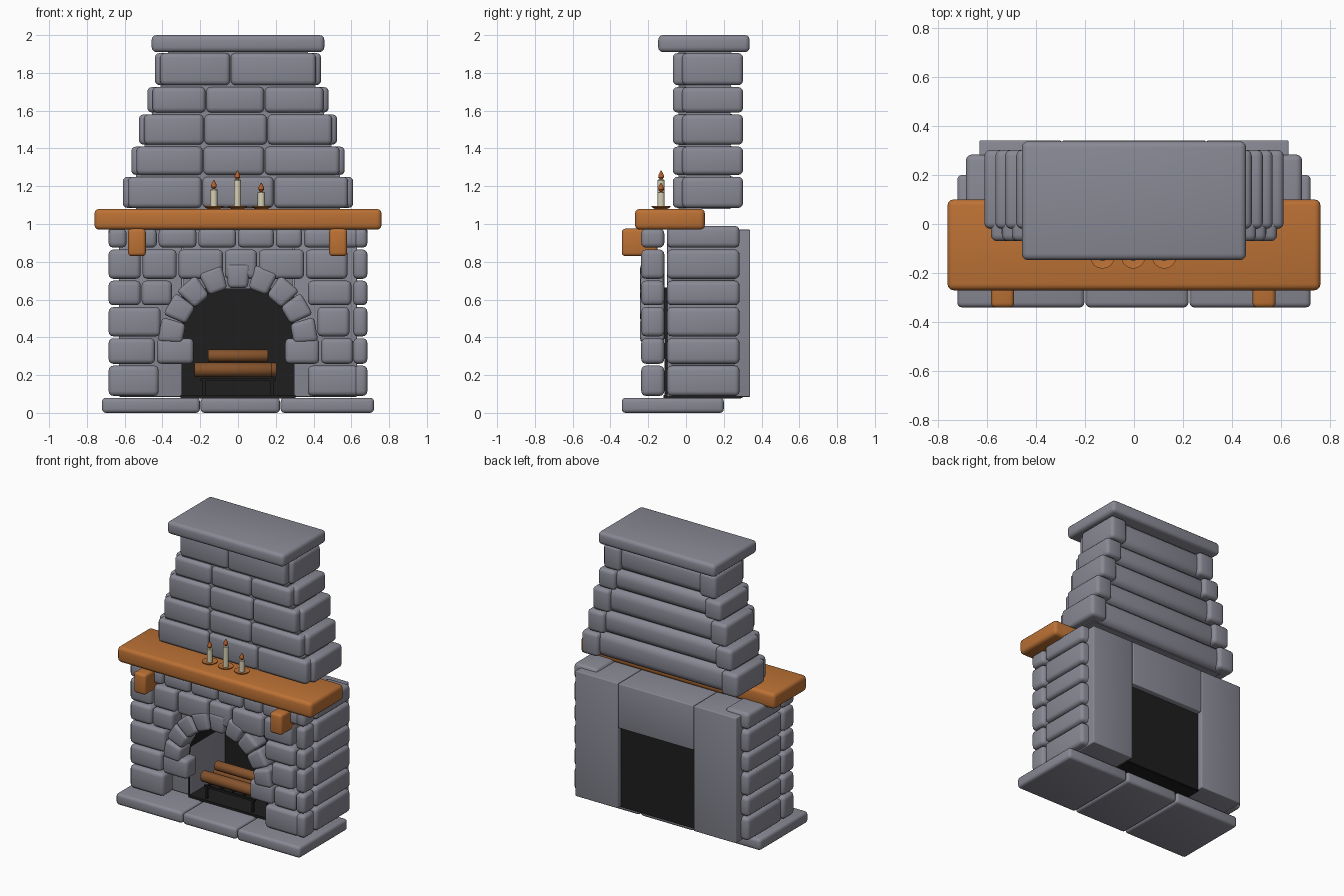
import bpy, bmesh, math
from mathutils import Matrix, Vector

if "Cube" in bpy.data.objects:
    bpy.data.objects.remove(bpy.data.objects["Cube"])


def material(name, rgb):
    m = bpy.data.materials.new(name)
    m.diffuse_color = (*rgb, 1)
    m.use_nodes = True
    m.node_tree.nodes["Principled BSDF"].inputs["Base Color"].default_value = m.diffuse_color
    return m


STONE = material("grey stone", (0.25, 0.25, 0.30))
WOOD = material("orange wood", (0.50, 0.165, 0.035))
LOG = material("brown log", (0.23, 0.085, 0.025))
SOOT = material("black soot", (0.013, 0.013, 0.013))
WAX = material("cream wax", (0.68, 0.63, 0.46))
FLAME = material("flame", (0.48, 0.12, 0.025))


def finish(bm, name, mat):
    bmesh.ops.recalc_face_normals(bm, faces=bm.faces)
    me = bpy.data.meshes.new(name)
    bm.to_mesh(me)
    bm.free()
    me.materials.append(mat)
    ob = bpy.data.objects.new(name, me)
    bpy.context.collection.objects.link(ob)
    bpy.context.view_layer.objects.active = ob
    ob.select_set(True)
    bpy.ops.object.shade_smooth_by_angle(angle=math.radians(40))
    ob.select_set(False)
    return ob


def add_block(bm, box, bevel, taper=1.0, matrix=Matrix()):
    """Rounded block from (x0, x1, y0, y1, z0, z1); taper narrows its bottom."""
    x0, x1, y0, y1, z0, z1 = box
    verts = bmesh.ops.create_cube(bm, size=1)["verts"]
    for v in verts:
        k = taper if v.co.z < 0 else 1
        v.co = matrix @ Vector(((x0 + x1) / 2 + v.co.x * (x1 - x0) * k,
                                (y0 + y1) / 2 + v.co.y * (y1 - y0),
                                (z0 + z1) / 2 + v.co.z * (z1 - z0)))
    if bevel:
        edges = list({e for v in verts for e in v.link_edges})
        bmesh.ops.bevel(bm, geom=edges, offset=bevel, segments=3, profile=0.5, affect='EDGES')


def blocks(name, boxes, mat=STONE, bevel=0.025):
    bm = bmesh.new()
    for b in boxes:
        add_block(bm, b, bevel)
    return finish(bm, name, mat)


def lathe(name, profile, loc, mat, segs=16, axis='Z'):
    """Solid of revolution from (radius, height) pairs."""
    bm = bmesh.new()
    rings = []
    for r, h in profile:
        ring = []
        for i in range(segs):
            a = math.tau * i / segs
            ring.append(bm.verts.new((r * math.cos(a), r * math.sin(a), h)))
        rings.append(ring)
    for a, b in zip(rings, rings[1:]):
        for i in range(segs):
            j = (i + 1) % segs
            bm.faces.new((a[i], a[j], b[j], b[i]))
    bm.faces.new(rings[0])
    bm.faces.new(rings[-1])
    if axis == 'X':
        bm.transform(Matrix.Rotation(math.pi / 2, 4, 'Y'))
    bm.transform(Matrix.Translation(loc))
    return finish(bm, name, mat)


# hearth slabs
blocks("hearth", [(a, b, -0.34, 0.20, 0, 0.08) for a, b in
                  ((-0.72, -0.202), (-0.198, 0.222), (0.226, 0.72))], bevel=0.02)

# plain masonry behind the stones: jambs and lintel
blocks("jambs", [(-0.63, -0.297, -0.10, 0.34, 0.085, 0.97),
                 (0.297, 0.63, -0.10, 0.34, 0.085, 0.97)], bevel=0.006)
blocks("lintel", [(-0.293, 0.293, -0.10, 0.34, 0.655, 0.97)], bevel=0.006)

# stone courses: z range, then x ranges of front stones
courses = [
    (0.09, 0.25, [(-0.685, -0.42), (0.37, 0.64)]),
    (0.26, 0.395, [(-0.685, -0.44), (-0.43, -0.235), (0.25, 0.43), (0.44, 0.61)]),
    (0.405, 0.56, [(-0.685, -0.41), (0.42, 0.59)]),
    (0.57, 0.70, [(-0.685, -0.515), (-0.51, -0.35), (0.37, 0.60)]),
    (0.71, 0.865, [(-0.685, -0.515), (-0.505, -0.325), (-0.315, -0.08), (-0.07, 0.10),
                   (0.11, 0.35), (0.36, 0.58)]),
    (0.875, 0.975, [(-0.685, -0.59), (-0.58, -0.43), (-0.42, -0.22), (-0.21, -0.01),
                    (0.0, 0.19), (0.2, 0.34), (0.35, 0.5), (0.51, 0.64)]),
]
blocks("front_stones", [(a, b, -0.237, -0.115, z0, z1) for z0, z1, xs in courses for a, b in xs])
blocks("right_corner_stones", [(0.61, 0.685, -0.237, -0.115, z0, z1) for z0, z1, _ in courses])
blocks("side_stones", [(min(s * 0.50, s * 0.685), max(s * 0.50, s * 0.685), -0.10, 0.283, z0,
                        z1 + (0.015 if z1 > 0.9 else 0))
                       for z0, z1, _ in courses for s in (-1, 1)])

# arch of wedge stones
bm = bmesh.new()
for deg in (-80, -60, -41, -21, 0, 21, 41, 60, 80):
    m = Matrix.Translation((0, 0, 0.37)) @ Matrix.Rotation(math.radians(deg), 4, 'Y')
    add_block(bm, (-0.066, 0.066, -0.243, -0.115, 0.29, 0.42), 0.022, 0.78, m)
finish(bm, "arch_stones", STONE)

# firebox: arched tunnel, back panel and floor
bm = bmesh.new()
pts = [(0.305, 0.09)] + [(0.305 * math.cos(math.pi * i / 24), 0.365 + 0.3 * math.sin(math.pi * i / 24))
                         for i in range(25)] + [(-0.305, 0.09)]
front = [bm.verts.new((x, -0.115, z)) for x, z in pts]
back = [bm.verts.new((x, 0.29, z)) for x, z in pts]
for i in range(len(pts) - 1):
    bm.faces.new((front[i], front[i + 1], back[i + 1], back[i]))
finish(bm, "firebox_lining", SOOT)
blocks("firebox_back", [(-0.305, 0.305, 0.28, 0.30, 0.08, 0.67)], SOOT, 0)
blocks("firebox_floor", [(-0.305, 0.305, -0.12, 0.29, 0.075, 0.095)], SOOT, 0)

# grate: rails, cross bars and legs
grate = [(-0.2, 0.2, y - 0.006, y + 0.006, 0.17, 0.185) for y in (-0.09, 0.09)]
grate += [(x - 0.006, x + 0.006, -0.09, 0.09, 0.17, 0.185) for x in (-0.18, -0.09, 0, 0.09, 0.18)]
grate += [(x - 0.007, x + 0.007, y - 0.007, y + 0.007, 0.09, 0.18)
          for x in (-0.18, 0.18) for y in (-0.09, 0.09)]
blocks("grate", grate, SOOT, 0)

# logs
for n, (x0, x1, y, z, r) in enumerate([(-0.23, 0.18, -0.06, 0.228, 0.038),
                                       (-0.2, 0.205, 0.04, 0.228, 0.038),
                                       (-0.16, 0.16, -0.01, 0.302, 0.033)]):
    lathe(f"log_{n + 1}", [(r * 0.88, x0), (r, x0 + 0.006), (r, x1 - 0.006), (r * 0.88, x1)],
          (0, y, z), LOG, 14, 'X')

# mantel shelf and corbels
blocks("mantel", [(-0.76, 0.76, -0.27, 0.10, 0.97, 1.08)], WOOD, 0.025)
blocks("corbels", [(x - 0.047, x + 0.047, -0.34, -0.15, 0.83, 0.975) for x in (-0.535, 0.53)],
       WOOD, 0.018)

# chimney courses: z range, outer half width, front half width, front joints
chimney = [
    (1.085, 1.25, 0.61, 0.585, (-0.19, 0.19)),
    (1.26, 1.41, 0.565, 0.54, (-0.185, 0.14)),
    (1.42, 1.58, 0.525, 0.50, (-0.18, 0.155)),
    (1.59, 1.725, 0.48, 0.455, (-0.17, 0.14)),
    (1.735, 1.905, 0.44, 0.415, (-0.04,)),
]
fronts, sides, cores = [], [], []
for z0, z1, w, f, joints in chimney:
    xs = [-f, *joints, f]
    fronts += [(a + 0.002, b - 0.002, -0.07, 0.10, z0, z1) for a, b in zip(xs, xs[1:])]
    sides += [(-w, -w + 0.13, -0.02, 0.302, z0, z1), (w - 0.13, w, -0.02, 0.302, z0, z1)]
    cores.append((-w + 0.06, w - 0.06, 0.0, 0.275, z0 - 0.004, z1 + 0.006))
blocks("chimney_front_stones", fronts)
blocks("chimney_side_stones", sides)
blocks("chimney_back_stones", cores, bevel=0.05)
blocks("chimney_core", [(-w + 0.07, w - 0.07, -0.04, 0.235, z0 - 0.006, z1 + 0.012)
                        for z0, z1, w, _, _ in chimney], bevel=0)
blocks("chimney_cap", [(-0.457, 0.457, -0.147, 0.337, 1.91, 2.0)], bevel=0.025)

# candles with saucers and flames
for n, (x, top) in enumerate([(-0.128, 1.185), (-0.003, 1.235), (0.123, 1.17)]):
    lathe(f"saucer_{n + 1}", [(0.03, 1.078), (0.05, 1.09), (0.05, 1.095), (0.02, 1.09)],
          (x, -0.132, 0), WOOD)
    lathe(f"candle_{n + 1}", [(0.019, 1.085), (0.019, top - 0.004), (0.015, top)],
          (x, -0.132, 0), WAX)
    lathe(f"flame_{n + 1}", [(0.006, top), (0.015, top + 0.012), (0.014, top + 0.024),
                             (0.007, top + 0.038), (0.002, top + 0.048)], (x, -0.132, 0), FLAME, 12)
